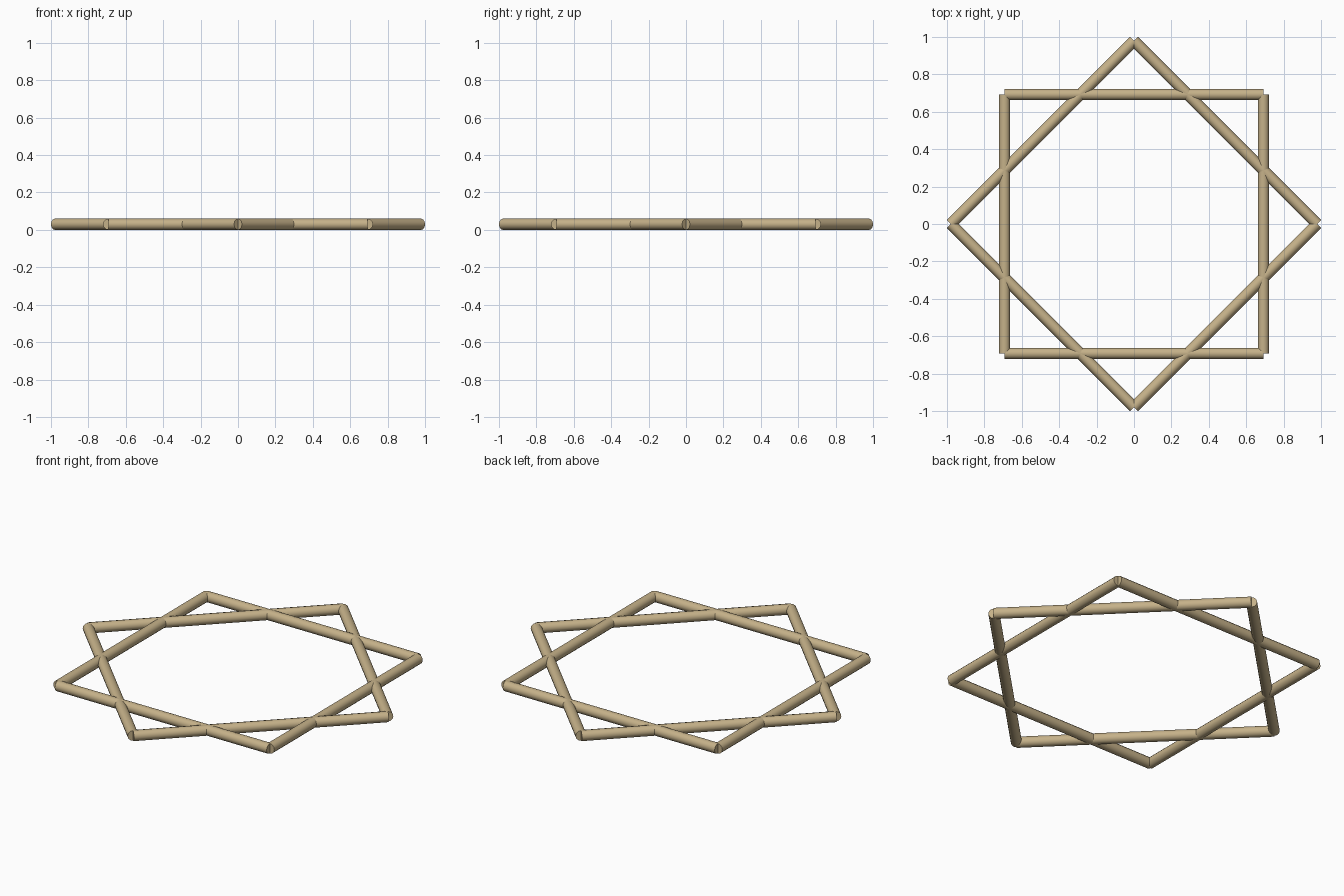
import bpy, math

if "Cube" in bpy.data.objects:
    bpy.data.objects.remove(bpy.data.objects["Cube"])

R = 0.03            # rod radius
CORNER = 0.979      # distance from centre to each star point
SIDES = 12

wood = bpy.data.materials.new("tan wood")
wood.diffuse_color = (0.56, 0.44, 0.25, 1)
wood.use_nodes = True
wood.node_tree.nodes["Principled BSDF"].inputs["Base Color"].default_value = wood.diffuse_color


def rod(name, angle):
    """Round rod lying flat, one side of a square, facing the given direction."""
    apothem = CORNER / math.sqrt(2)
    bpy.ops.mesh.primitive_cylinder_add(
        vertices=SIDES, radius=R, depth=2 * apothem,
        location=(apothem * math.cos(angle), apothem * math.sin(angle), R),
        rotation=(math.pi / 2, 0, angle))
    ob = bpy.context.object
    ob.name = name
    ob.data.materials.append(wood)
    bpy.ops.object.shade_smooth_by_angle(angle=math.radians(40))


# Two overlapping squares, the second turned by 45 degrees
for i in range(4):
    rod(f"square_rod_{i + 1}", i * math.pi / 2)
    rod(f"diamond_rod_{i + 1}", i * math.pi / 2 + math.pi / 4)
